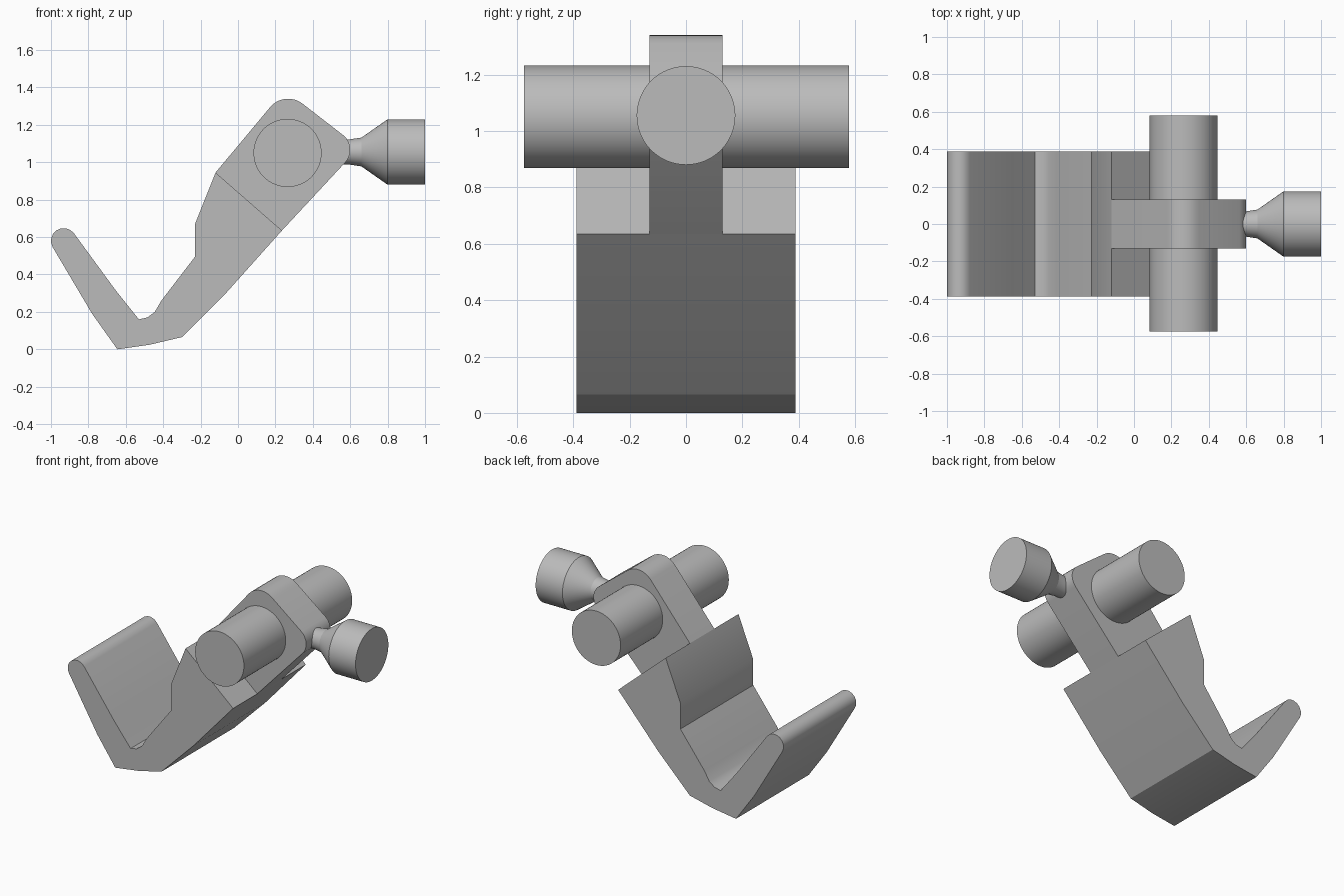
import bpy
import bmesh
import math
from mathutils import Matrix

cube = bpy.data.objects.get("Cube")
if cube:
    bpy.data.objects.remove(cube, do_unlink=True)

grey = bpy.data.materials.new("plain grey")
grey.use_nodes = True
colour = (0.5, 0.5, 0.5, 1)
grey.diffuse_color = colour
grey.node_tree.nodes["Principled BSDF"].inputs["Base Color"].default_value = colour


def finish(name, bm, angle):
    """Turn a bmesh into a named, smooth-by-angle object."""
    bmesh.ops.recalc_face_normals(bm, faces=bm.faces)
    mesh = bpy.data.meshes.new(name)
    bm.to_mesh(mesh)
    bm.free()
    mesh.materials.append(grey)
    obj = bpy.data.objects.new(name, mesh)
    bpy.context.collection.objects.link(obj)
    bpy.ops.object.select_all(action="DESELECT")
    obj.select_set(True)
    bpy.context.view_layer.objects.active = obj
    bpy.ops.object.shade_smooth_by_angle(angle=math.radians(angle))
    return obj


def extrude_profile(name, points, half_width, angle):
    """Extrude an x-z outline symmetrically along y."""
    bm = bmesh.new()
    face = bm.faces.new([bm.verts.new((x, -half_width, z)) for x, z in points])
    grown = bmesh.ops.extrude_face_region(bm, geom=[face])["geom"]
    verts = [v for v in grown if isinstance(v, bmesh.types.BMVert)]
    bmesh.ops.translate(bm, verts=verts, vec=(0, 2 * half_width, 0))
    return finish(name, bm, angle)


def arc(cx, cz, radius, start, end, steps=8):
    """Points of a rounded corner, angles in degrees."""
    angles = [math.radians(start + (end - start) * i / steps) for i in range(steps + 1)]
    return [(cx + radius * math.cos(a), cz + radius * math.sin(a)) for a in angles]


# Wide hooked claw with a rounded tip
claw = [(-0.645, 0.0), (-0.47, 0.025), (-0.30, 0.065), (-0.06, 0.305),
        (0.235, 0.635), (-0.12, 0.945), (-0.23, 0.67), (-0.23, 0.495),
        (-0.41, 0.26), (-0.445, 0.20), (-0.485, 0.17), (-0.53, 0.16), (-0.65, 0.31)]
claw += arc(-0.932, 0.58, 0.068, 37, 210)
claw += [(-0.78, 0.19)]
extrude_profile("hook_claw", claw, 0.388, 25)

# Narrow arm with two rounded corners
arm = [(0.235, 0.635)]
arm += arc(0.50, 1.067, 0.10, -42, 50)
arm += arc(0.268, 1.215, 0.125, 50, 139)
arm += [(-0.12, 0.945)]
extrude_profile("pivot_arm", arm, 0.13, 30)

# Cross pin through the arm
bm = bmesh.new()
bmesh.ops.create_cone(bm, cap_ends=True, segments=64, radius1=0.182, radius2=0.182,
                      depth=1.154, matrix=Matrix.Translation((0.265, 0.002, 1.05))
                      @ Matrix.Rotation(math.pi / 2, 4, "X"))
finish("cross_pin", bm, 30)

# Flared knob turned around the x axis
bm = bmesh.new()
outline = [(0.45, 0), (0.45, 0.068), (0.60, 0.068), (0.66, 0.077),
           (0.80, 0.175), (1.0, 0.175), (1.0, 0)]
verts = [bm.verts.new((x, 0, 1.055 + r)) for x, r in outline]
edges = [bm.edges.new(pair) for pair in zip(verts, verts[1:])]
bmesh.ops.spin(bm, geom=verts + edges, cent=(0, 0, 1.055), axis=(1, 0, 0),
               angle=2 * math.pi, steps=64)
bmesh.ops.remove_doubles(bm, verts=bm.verts, dist=0.0005)
finish("flared_knob", bm, 25)
